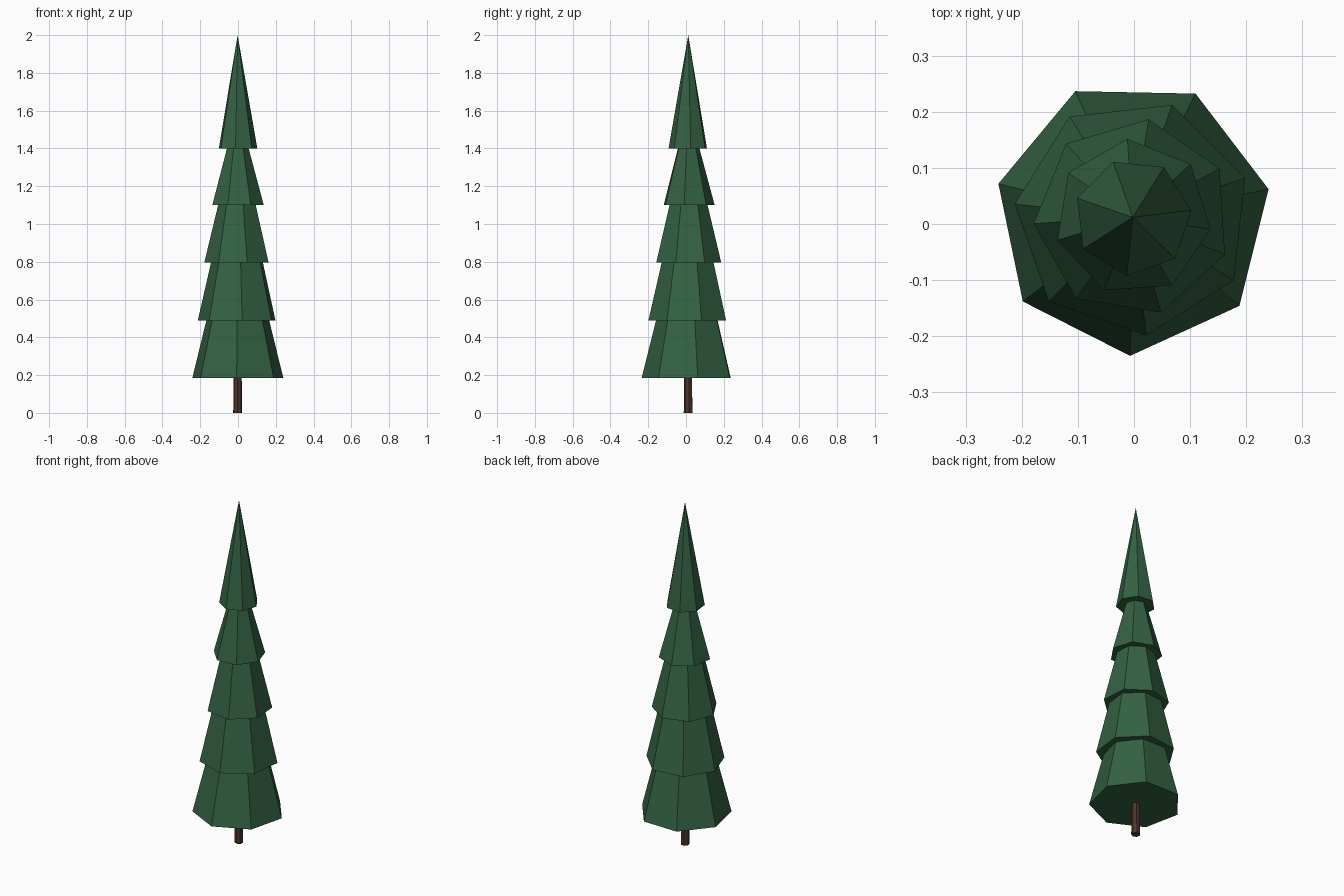
import bpy, bmesh, math

if "Cube" in bpy.data.objects:
    bpy.data.objects.remove(bpy.data.objects["Cube"])

CX, CY, SIDES = -0.002, 0.012, 7


def material(name, rgb):
    m = bpy.data.materials.new(name)
    m.diffuse_color = (*rgb, 1)
    m.use_nodes = True
    m.node_tree.nodes["Principled BSDF"].inputs["Base Color"].default_value = m.diffuse_color
    return m


def tapered_prism(name, z0, z1, r0, r1, angle, mat):
    """Closed seven-sided cone or frustum; angle is one corner's direction."""
    bm = bmesh.new()

    def ring(z, r):
        return [bm.verts.new((CX + r * math.cos(a), CY + r * math.sin(a), z))
                for a in (math.radians(angle) + math.tau * i / SIDES for i in range(SIDES))]

    low = ring(z0, r0)
    bm.faces.new(low[::-1])
    if r1 > 0:
        high = ring(z1, r1)
        bm.faces.new(high)
    else:
        high = [bm.verts.new((CX, CY, z1))]
    for i in range(SIDES):
        j = (i + 1) % SIDES
        if r1 > 0:
            bm.faces.new((low[i], low[j], high[j], high[i]))
        else:
            bm.faces.new((low[i], low[j], high[0]))
    mesh = bpy.data.meshes.new(name)
    bm.to_mesh(mesh)
    bm.free()
    mesh.materials.append(mat)
    bpy.context.collection.objects.link(bpy.data.objects.new(name, mesh))


green = material("pine green", (0.034, 0.12, 0.056))
brown = material("bark brown", (0.085, 0.034, 0.026))

# Trunk, running a little way into the foliage
tapered_prism("trunk", 0, 0.3, 0.024, 0.021, 11.7, brown)

# Foliage tiers, each twisted further: bottom z, top z, bottom radius, top radius, angle
tiers = [
    (0.185, 0.56, 0.247, 0.153, 11.7),
    (0.49, 0.86, 0.212, 0.127, 19.3),
    (0.795, 1.16, 0.177, 0.089, 29.4),
    (1.10, 1.46, 0.140, 0.043, 42.6),
    (1.40, 2.0, 0.105, 0, 6.8),
]
for n, tier in enumerate(tiers, 1):
    tapered_prism(f"foliage_tier_{n}", *tier, green)
